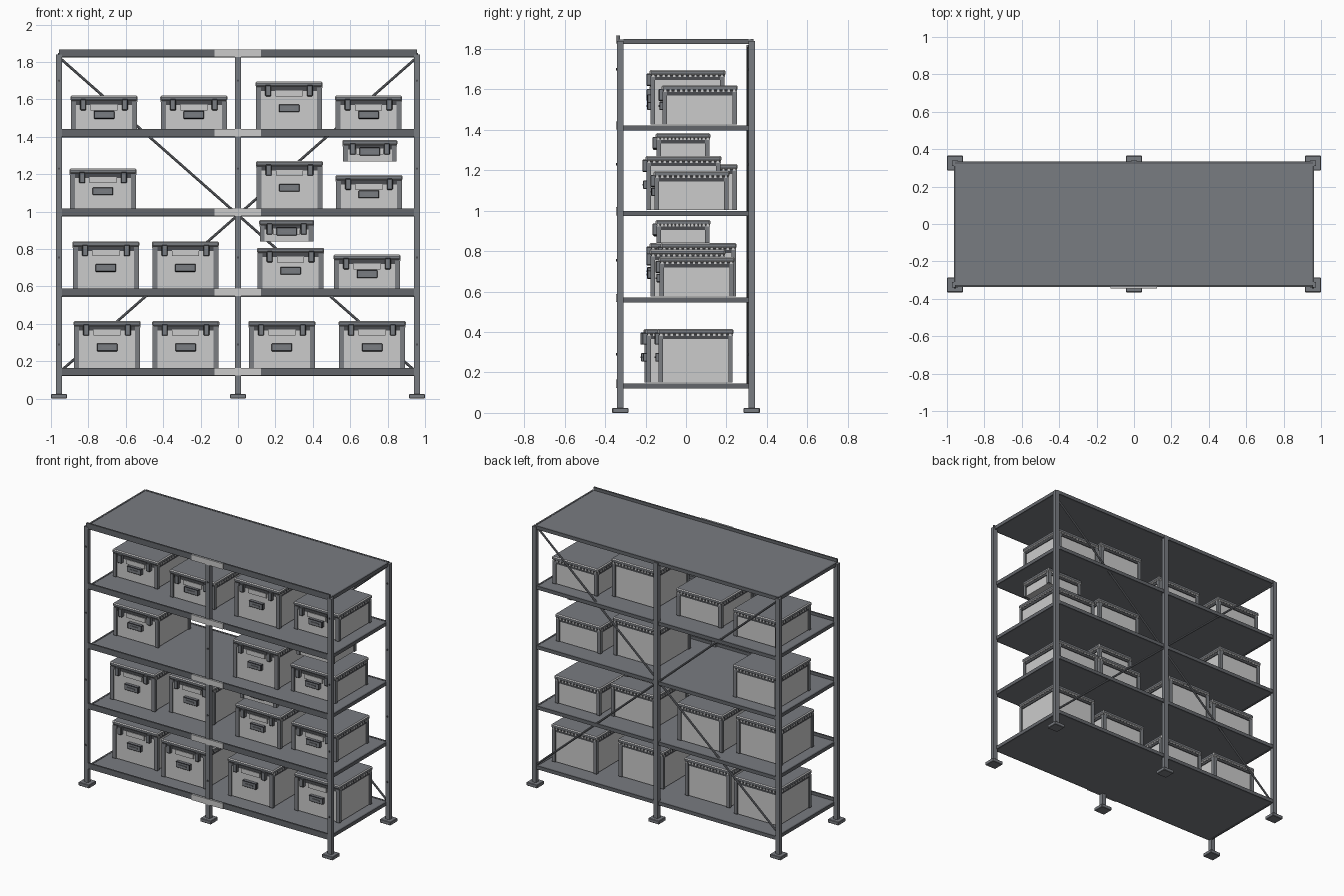
import bpy, bmesh, math
from mathutils import Matrix, Vector

if "Cube" in bpy.data.objects:
    bpy.data.objects.remove(bpy.data.objects["Cube"])


def mat(name, col):
    m = bpy.data.materials.new(name)
    m.diffuse_color = (*col, 1)
    m.use_nodes = True
    m.node_tree.nodes["Principled BSDF"].inputs["Base Color"].default_value = m.diffuse_color
    return m


STEEL = mat("steel grey", (0.19, 0.20, 0.22))
BEAM = mat("dark steel", (0.125, 0.132, 0.145))
PALE = mat("pale grey", (0.60, 0.60, 0.60))
TRIM = mat("trim grey", (0.20, 0.21, 0.225))
LATCH = mat("latch grey", (0.07, 0.073, 0.08))
BLACK = mat("handle black", (0.022, 0.022, 0.028))
MATS = [STEEL, BEAM, PALE, TRIM, LATCH, BLACK]


def cube(bm, lo, hi, m, bevel=0.0):
    """Axis aligned block between two corners, optionally bevelled."""
    lo, hi = Vector(lo), Vector(hi)
    t = Matrix.Translation((lo + hi) / 2) @ Matrix.Diagonal((*(hi - lo), 1))
    r = bmesh.ops.create_cube(bm, size=1, matrix=t)
    faces = {f for v in r["verts"] for f in v.link_faces}
    if bevel:
        edges = list({e for f in faces for e in f.edges})
        b = bmesh.ops.bevel(bm, geom=edges, offset=bevel, segments=1, affect='EDGES')
        faces = {f for f in faces if f.is_valid} | set(b["faces"])
    for f in faces:
        f.material_index = MATS.index(m)


def finish(bm, name):
    me = bpy.data.meshes.new(name)
    bm.to_mesh(me)
    bm.free()
    for m in MATS:
        me.materials.append(m)
    ob = bpy.data.objects.new(name, me)
    bpy.context.collection.objects.link(ob)
    return ob


# Posts with feet and bolts
for px in (-0.957, 0, 0.957):
    for py in (-0.325, 0.325):
        bm = bmesh.new()
        cube(bm, (px - .016, py - .015, .02), (px + .016, py + .015, 1.84), STEEL)
        cube(bm, (px - .042, py - .04, 0), (px + .042, py + .04, .025), STEEL, .003)
        for z in (.29, .755, 1.23, 1.70):
            t = Matrix.Translation((px, py - .017, z)) @ Matrix.Rotation(math.pi / 2, 4, 'X')
            r = bmesh.ops.create_cone(bm, cap_ends=True, segments=8, radius1=.006,
                                      radius2=.006, depth=.008, matrix=t)
            for f in {f for v in r["verts"] for f in v.link_faces}:
                f.material_index = MATS.index(LATCH)
        finish(bm, "post")

# Shelves: panel, raised front beam, pale centre plate
for z in (.120, .545, .973, 1.397, 1.823):
    top = z > 1.8
    ex = .957 if top else .942
    bm = bmesh.new()
    cube(bm, (-ex, -.328, z + .004), (ex, .328, z + .023), STEEL)
    for s in (-1, 1):
        cube(bm, (s * ex - .006, -.31, z), (s * ex + .006, .31, z + .025), BEAM)
    cube(bm, (-ex, .32, z), (ex, .334, z + .025), BEAM)
    cube(bm, (-ex, -.338, z + .004), (ex, -.326, z + .044), BEAM)
    cube(bm, (-.125, -.345, z + .004), (.122, -.337, z + .044), PALE)
    finish(bm, "top_shelf" if top else "shelf")

# Crossed rear braces
for s in (-1, 1):
    a, b = Vector((-.945 * s, .315 + .01 * s, 1.815)), Vector((.945 * s, .315 + .01 * s, .15))
    d = b - a
    bm = bmesh.new()
    t = Matrix.Translation((a + b) / 2) @ d.to_track_quat('Z', 'Y').to_matrix().to_4x4()
    bmesh.ops.create_cone(bm, cap_ends=True, segments=8, radius1=.007, radius2=.007,
                          depth=d.length, matrix=t)
    finish(bm, "rear_brace")


def storage_box(name, cx, front, z0, z1, w=.36, d=.375):
    """Lidded crate with corner trims, rim, latches and a front handle."""
    bm = bmesh.new()
    x0, x1, y0, y1 = cx - w / 2 + .004, cx + w / 2 - .004, front + .004, front + d - .004
    cube(bm, (x0 + .008, y0 + .008, z0), (x1 - .008, y1 - .008, z1 - .02), PALE)
    # corner trims
    for xa in (x0, x1 - .026):
        for ya in (y0, y1 - .022):
            cube(bm, (xa, ya, z0), (xa + .026, ya + .022, z1 - .03), TRIM)
    # rim with lid teeth
    cube(bm, (x0 + .003, y0 + .003, z1 - .05), (x1 - .003, y1 - .003, z1 - .024), LATCH)
    n = 14
    for i in range(n):
        tx = x0 + (x1 - x0) * (i + .5) / n
        ty = y0 + (y1 - y0) * (i + .5) / n
        cube(bm, (tx - .006, y1 - .004, z1 - .034), (tx + .006, y1 + .002, z1 - .022), PALE)
        for xe in (x0, x1):
            cube(bm, (xe - .002, ty - .006, z1 - .034), (xe + .002, ty + .006, z1 - .022), PALE)
    # lid
    cube(bm, (cx - w / 2, front, z1 - .026), (cx + w / 2, front + d, z1), PALE, .006)
    # latches
    lx = w * .31
    for s in (-1, 1):
        c = cx + s * lx
        cube(bm, (c - .016, front - .016, z1 - .078), (c + .016, front + .012, z1 - .018), LATCH, .004)
    # card holder below the lid
    cube(bm, (cx - .072, y0 - .001, z1 - .078), (cx + .072, y0 + .009, z1 - .046), PALE)
    # handle with inset bar
    hz = z0 + (z1 - z0) * .47
    cube(bm, (cx - .055, front - .012, hz - .021), (cx + .055, front + .014, hz + .021), BLACK, .003)
    cube(bm, (cx - .03, front - .016, hz - .004), (cx + .03, front - .011, hz + .004), TRIM)
    finish(bm, name)


# Stored boxes per shelf: (centre x, front y, top z)
ROWS = {
    .15: [(-.70, -.16, .415), (-.28, -.21, .415), (.235, -.20, .415), (.717, -.14, .415)],
    .575: [(-.706, -.18, .84), (-.281, -.125, .84), (.281, -.18, .807), (.69, -.135, .77)],
    1.002: [(-.722, -.12, 1.23), (.275, -.20, 1.27), (.70, -.16, 1.195)],
    1.427: [(-.716, -.135, 1.62), (-.236, -.18, 1.62), (.273, -.18, 1.695), (.698, -.12, 1.62)],
}
for z0, row in ROWS.items():
    for cx, fy, z1 in row:
        storage_box("storage_box", cx, fy, z0, z1)
# Small upper boxes
storage_box("small_box", .26, -.15, .84, .955, .295, .27)
storage_box("small_box", .705, -.15, 1.267, 1.383, .295, .27)
